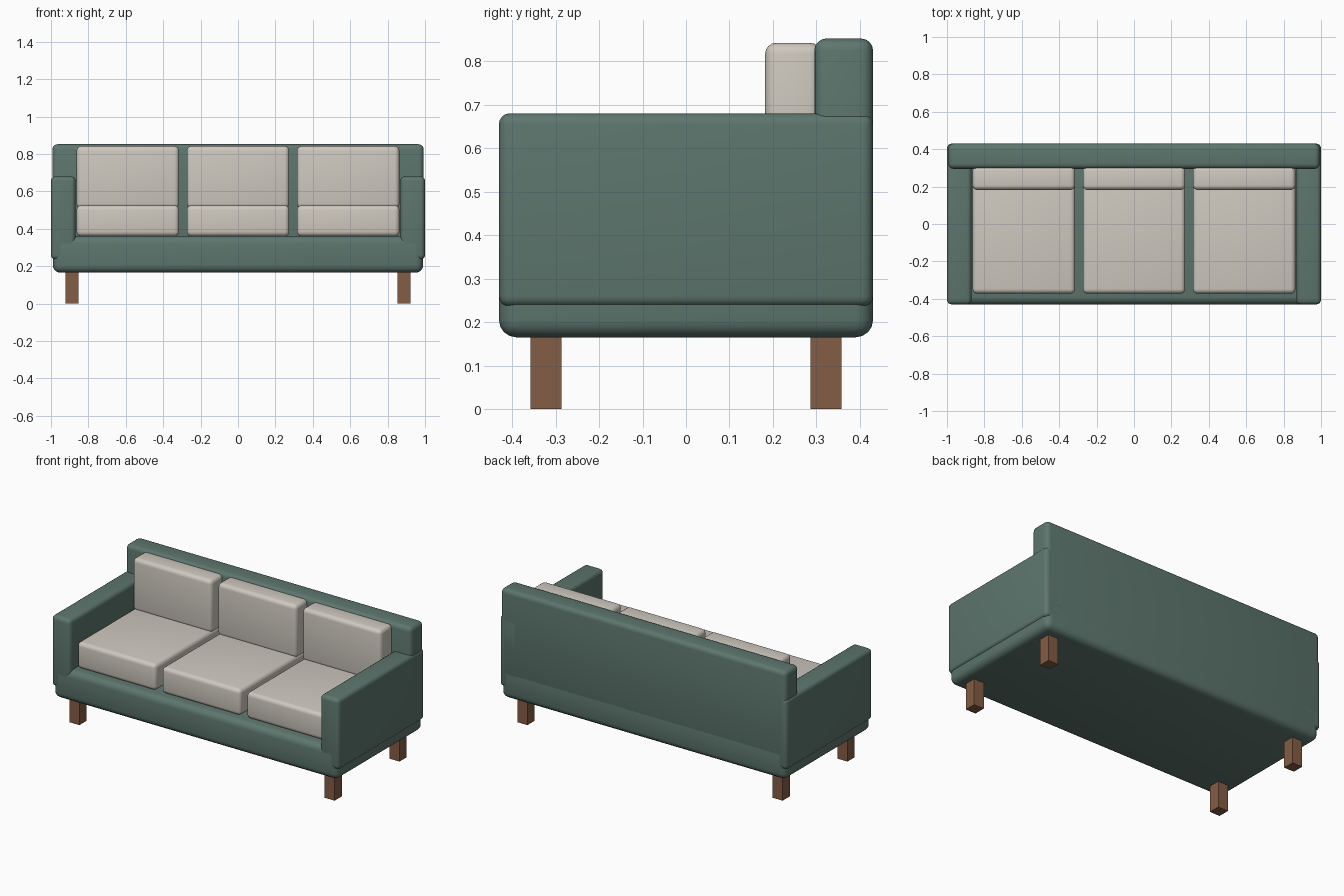
import bpy

if "Cube" in bpy.data.objects:
    bpy.data.objects.remove(bpy.data.objects["Cube"])


def material(name, rgb):
    m = bpy.data.materials.new(name)
    m.diffuse_color = (*rgb, 1)
    m.use_nodes = True
    m.node_tree.nodes["Principled BSDF"].inputs["Base Color"].default_value = m.diffuse_color
    return m


GREEN = material("green_fabric", (0.11, 0.18, 0.155))
CREAM = material("cream_fabric", (0.62, 0.58, 0.52))
WOOD = material("brown_wood", (0.23, 0.11, 0.06))


def box(name, x, y, z, mat, bevel=0.0):
    """Box from (min, max) ranges, with optional rounded edges."""
    ranges = (x, y, z)
    bpy.ops.mesh.primitive_cube_add(size=1, location=[(a + b) / 2 for a, b in ranges])
    ob = bpy.context.object
    ob.name = name
    ob.scale = [b - a for a, b in ranges]
    bpy.ops.object.transform_apply(location=False, rotation=False, scale=True)
    ob.data.materials.append(mat)
    if bevel:
        mod = ob.modifiers.new("rounded_edges", 'BEVEL')
        mod.width = bevel
        mod.segments = 4
        bpy.ops.object.modifier_apply(modifier=mod.name)
        bpy.ops.object.shade_smooth_by_angle()
    return ob


# Upholstered frame
box("base", (-0.99, 0.99), (-0.43, 0.43), (0.165, 0.362), GREEN, 0.04)
box("backrest", (-0.993, 0.993), (0.295, 0.43), (0.30, 0.852), GREEN, 0.028)
for side, s in (("left", -1), ("right", 1)):
    x = sorted((s * 0.868, s * 1.0))
    box(side + "_arm", x, (-0.43, 0.43), (0.235, 0.68), GREEN, 0.025)

# Three seat cushions and three back cushions
for side, cx in (("left", -0.589), ("middle", 0.0), ("right", 0.589)):
    x = (cx - 0.274, cx + 0.274)
    box(side + "_seat_cushion", x, (-0.372, 0.295), (0.36, 0.525), CREAM, 0.025)
    box(side + "_back_cushion", x, (0.182, 0.31), (0.51, 0.842), CREAM, 0.025)

# Square legs
for depth, cy in (("front", -0.322), ("back", 0.322)):
    for side, cx in (("left", -0.888), ("right", 0.888)):
        box(f"{depth}_{side}_leg", (cx - 0.035, cx + 0.035),
            (cy - 0.036, cy + 0.036), (0, 0.175), WOOD)
